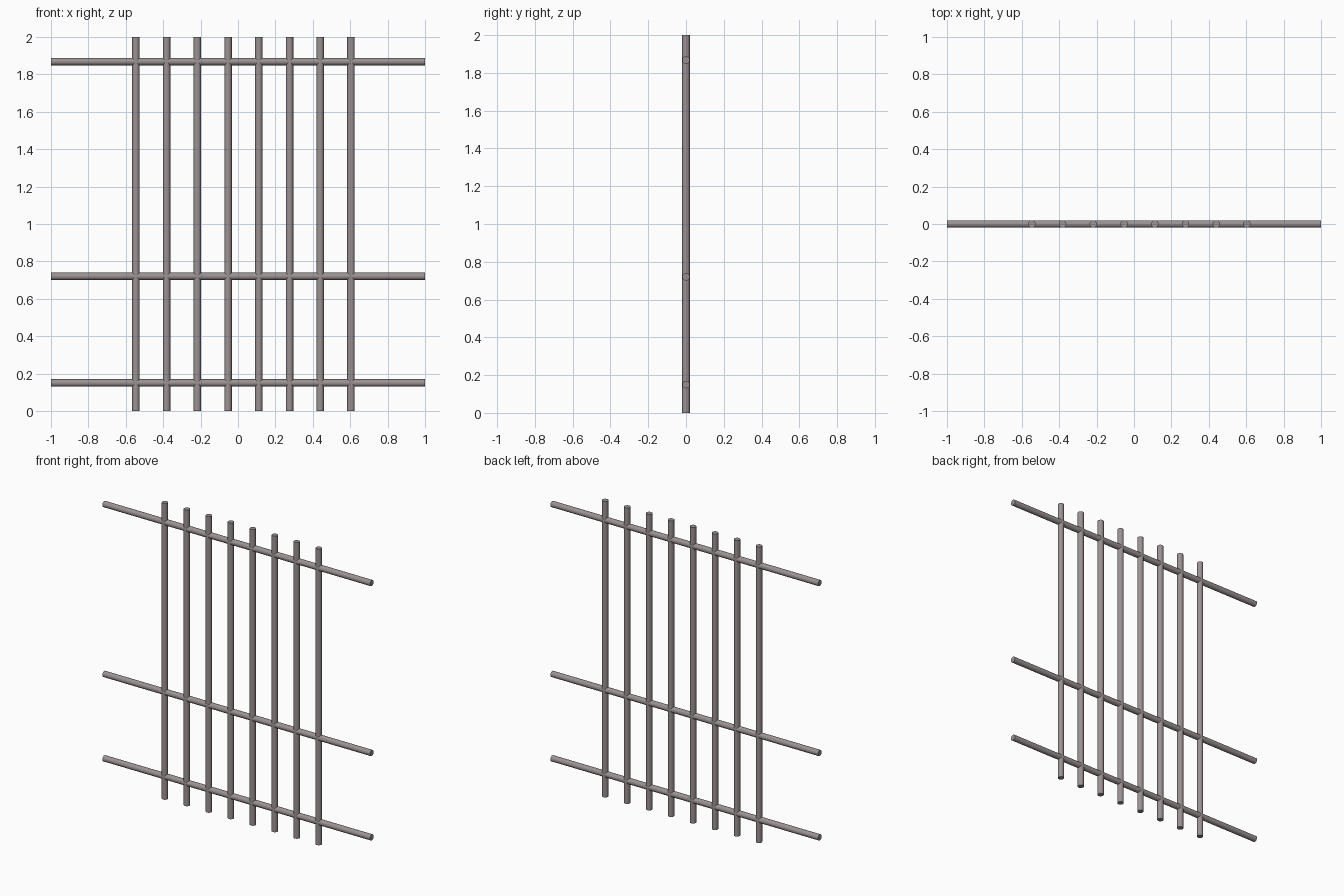
import bpy, math

if "Cube" in bpy.data.objects:
    bpy.data.objects.remove(bpy.data.objects["Cube"])

metal = bpy.data.materials.new("warm grey metal")
metal.diffuse_color = (0.33, 0.29, 0.29, 1)
metal.use_nodes = True
metal.node_tree.nodes["Principled BSDF"].inputs["Base Color"].default_value = metal.diffuse_color

RADIUS = 0.02


def bar(name, centre, rotation):
    """Round capped rod, 2 units long."""
    bpy.ops.mesh.primitive_cylinder_add(
        vertices=16, radius=RADIUS, depth=2.0, location=centre, rotation=rotation)
    ob = bpy.context.object
    ob.name = name
    ob.data.materials.append(metal)
    bpy.ops.object.transform_apply(location=False, rotation=True, scale=False)
    bpy.ops.object.shade_smooth_by_angle(angle=math.radians(40))


# Eight evenly spaced upright bars
for i in range(8):
    bar(f"upright_bar_{i + 1}", (-0.546 + 0.1643 * i, 0, 1.0), (0, 0, 0))

# Three cross rails at uneven heights
for name, z in (("lower_rail", 0.15), ("middle_rail", 0.72), ("upper_rail", 1.868)):
    bar(name, (0, 0, z), (0, math.pi / 2, 0))
